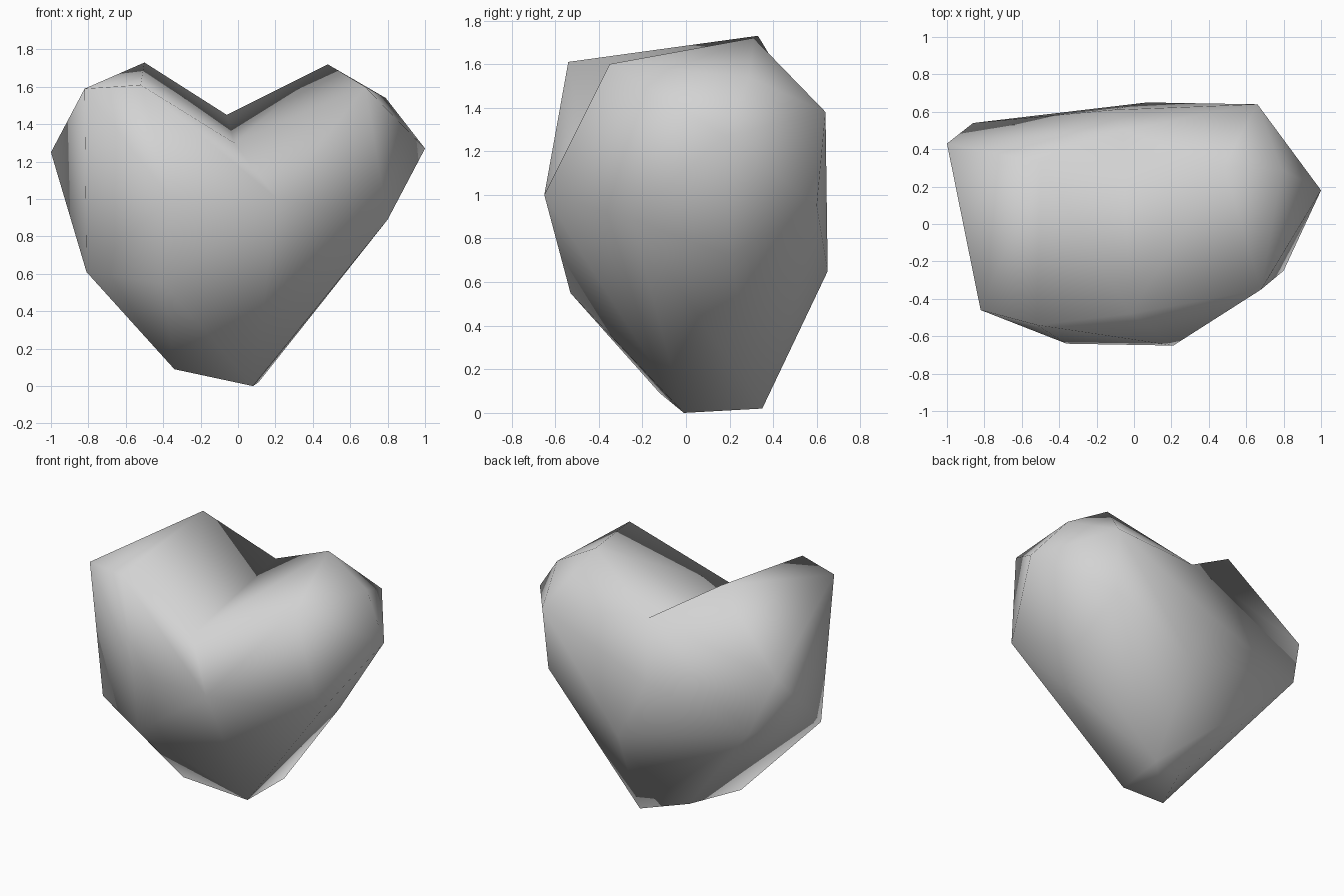
import bpy
import bmesh

cube = bpy.data.objects.get("Cube")
if cube:
    bpy.data.objects.remove(cube, do_unlink=True)

# One plain material
grey = bpy.data.materials.new("plain grey")
grey.use_nodes = True
colour = (0.65, 0.65, 0.65, 1.0)
grey.diffuse_color = colour
grey.node_tree.nodes["Principled BSDF"].inputs["Base Color"].default_value = colour

# Corner points of the faceted heart
right_lobe = [(-.82, -.46, 1.59), (-.52, -.54, 1.61), (-.5, .33, 1.73),
              (-1, .43, 1.25), (-.86, .54, .87), (-.81, -.33, .61)]
left_lobe = [(.68, -.35, 1.6), (.48, .31, 1.72), (.79, .29, 1.54), (1, .18, 1.27),
             (.66, .64, 1.38), (.64, .6, .95), (.8, -.25, .89), (.65, .2, .72)]
belly = [(-.36, -.64, 1), (.21, -.65, 1), (-.4, -.53, .55),
         (.07, .65, .65), (-.12, .61, 1.05)]
tip = [(.08, -.01, 0), (.11, .35, .02), (-.34, -.12, .09), (-.18, .22, .08)]
# Cleft points: raised position for the hull, then final depth
cleft = [((-.02, -.48, 1.63), 1.3), ((-.06, .5, 1.755), 1.45)]

# Wrap a hull around the points, then press the cleft down between the lobes
bm = bmesh.new()
for point in right_lobe + left_lobe + belly + tip:
    bm.verts.new(point)
pressed = [(bm.verts.new(point), depth) for point, depth in cleft]
bmesh.ops.convex_hull(bm, input=list(bm.verts), use_existing_faces=False)
for vert, depth in pressed:
    vert.co.z = depth
loose = [v for v in bm.verts if not v.link_faces]
bmesh.ops.delete(bm, geom=loose, context='VERTS')
bmesh.ops.recalc_face_normals(bm, faces=list(bm.faces))
for face in bm.faces:
    face.smooth = True

mesh = bpy.data.meshes.new("heart")
bm.to_mesh(mesh)
bm.free()
mesh.materials.append(grey)
heart = bpy.data.objects.new("heart", mesh)
bpy.context.collection.objects.link(heart)
